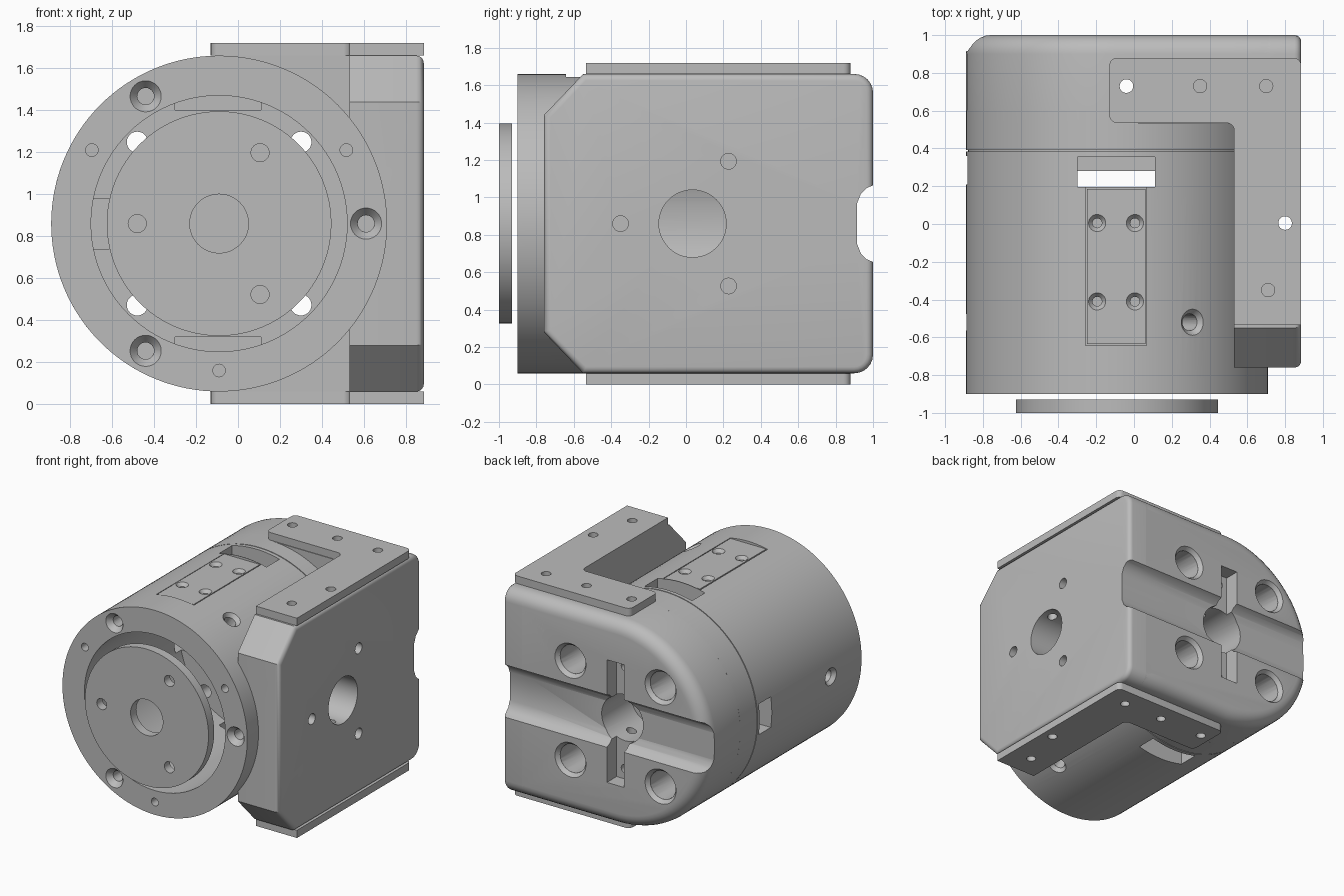
import bpy, bmesh, math
from mathutils import Vector, Matrix

if "Cube" in bpy.data.objects:
    bpy.data.objects.remove(bpy.data.objects["Cube"])

grey = bpy.data.materials.new("machined_grey")
grey.use_nodes = True
grey.diffuse_color = (0.5, 0.5, 0.5, 1)
grey.node_tree.nodes["Principled BSDF"].inputs["Base Color"].default_value = (0.5, 0.5, 0.5, 1)

CX, CZ, R = -0.09, 0.86, 0.80      # housing axis and radius
cutters = []


def finish(name, bm):
    bmesh.ops.recalc_face_normals(bm, faces=bm.faces)
    mesh = bpy.data.meshes.new(name)
    bm.to_mesh(mesh)
    bm.free()
    ob = bpy.data.objects.new(name, mesh)
    bpy.context.scene.collection.objects.link(ob)
    mesh.materials.append(grey)
    return ob


def rod(name, a, b, r1, r2=None, seg=32):
    """Cylinder or cone from point a to point b."""
    a, b = Vector(a), Vector(b)
    d = b - a
    m = Matrix.Translation((a + b) / 2) @ d.to_track_quat('Z', 'Y').to_matrix().to_4x4()
    bm = bmesh.new()
    bmesh.ops.create_cone(bm, cap_ends=True, segments=seg, radius1=r1,
                          radius2=r1 if r2 is None else r2, depth=d.length, matrix=m)
    return finish(name, bm)


def prism(pts, axis, lo, hi):
    """Extrude a closed outline along an axis; outline uses the other two axes in order."""
    bm = bmesh.new()
    vs = []
    for p in pts:
        c = list(p)
        c.insert(axis, lo)
        vs.append(bm.verts.new(c))
    f = bm.faces.new(vs)
    ext = bmesh.ops.extrude_face_region(bm, geom=[f])
    step = Vector((0, 0, 0))
    step[axis] = hi - lo
    bmesh.ops.translate(bm, vec=step, verts=[g for g in ext["geom"] if isinstance(g, bmesh.types.BMVert)])
    bmesh.ops.recalc_face_normals(bm, faces=bm.faces)
    return bm


def box(name, x0, x1, y0, y1, z0, z1):
    return finish(name, prism([(x0, y0), (x1, y0), (x1, y1), (x0, y1)], 2, z0, z1))


def bevel(bm, test, size, seg=5):
    edges = [e for e in bm.edges if test(e.verts[0].co, e.verts[1].co)]
    bmesh.ops.bevel(bm, geom=edges, offset=size, segments=seg, profile=0.5, affect='EDGES')


def cut(*obs):
    cutters.extend(obs)


def polar(r, deg, y):
    a = math.radians(deg)
    return Vector((CX + r * math.cos(a), y, CZ + r * math.sin(a)))


def hole(a, direction, r, depth, sink=0):
    """Drilled hole, with a conical mouth if sink is given."""
    a, d = Vector(a), Vector(direction)
    cut(rod("drill", a - d * 0.06, a + d * depth, r, seg=24))
    if sink:
        k = sink - r
        cut(rod("sink", a - d * 0.05, a + d * k * 1.2, sink + 0.05 * 0.8, r, seg=32))


# Housing sleeve, lathed as a solid and bored out later
sleeve = rod("housing_sleeve", (CX, -0.9, CZ), (CX, 0.385, CZ), R, seg=128)
flange = rod("rear_flange", (CX, 0.392, CZ), (CX, 0.6, CZ), R, seg=128)
core = rod("inner_wall", (CX, 0.28, CZ), (CX, 0.5, CZ), R - 0.012, seg=96)

# Rear block: half-round outline with softened back edge
outline = [(0.72, CZ - R), (0.72, CZ + R)]
for i in range(49):
    p = polar(R, 90 + i * 180 / 48, 0)
    outline.append((p.x, p.z))
bm = prism(outline, 1, 0.53, 1.0)
bevel(bm, lambda a, b: min(a.y, b.y) > 0.99 and min(a.x, b.x) < 0.7, 0.1, 6)
rear = finish("rear_block", bm)

# Side block: chamfered front corners, rounded back corners, softened outer rim
side_pts = [(-0.76, 0.28), (-0.55, 0.06), (1.0, 0.06), (1.0, 1.66), (-0.55, 1.66), (-0.76, 1.44)]
bm = prism(side_pts, 0, 0.53, 0.885)
bevel(bm, lambda a, b: min(a.y, b.y) > 0.99 and abs(a.x - b.x) > 0.1, 0.1, 6)
bevel(bm, lambda a, b: min(a.x, b.x) > 0.88, 0.035, 4)
side = finish("side_block", bm)

# Mounting plates, L-shaped, above and below
plates = []
for name, z0, z1 in (("top_plate", 1.66, 1.72), ("bottom_plate", 0.0, 0.06)):
    ell = [(-0.13, 0.535), (0.53, 0.535), (0.53, -0.535), (0.885, -0.535), (0.885, 0.88), (-0.13, 0.88)]
    bm = prism(ell, 2, z0, z1)
    bevel(bm, lambda a, b: abs(a.z - b.z) > 0.03 and (a.x < 0.6 or a.y > 0.8) and a.y > 0, 0.04, 5)
    plates.append(finish(name, bm))

# Output disc in front
disc = rod("output_disc", (CX, -1.0, CZ), (CX, -0.93, CZ), 0.535, seg=96)
disc_cuts = [rod("drill", (CX, -1.1, CZ), (CX, -0.8, CZ), 0.14, seg=48)]
for deg in (60, 180, 300):
    disc_cuts.append(rod("drill", polar(0.39, deg, -1.1), polar(0.39, deg, -0.8), 0.043, seg=24))

# Access cover set in the top of the sleeve
cover = box("access_cover", -0.25, 0.06, -0.635, 0.185, 1.595, 1.645)
pocket = box("pocket", -0.257, 0.067, -0.642, 0.192, 1.59, 1.8)

# Main bore and service windows
bore = rod("bore", (CX, -1.0, CZ), (CX, 0.28, CZ), 0.61, seg=96)
cut(bore)
cut(box("window", -0.3, 0.11, 0.195, 0.355, 1.4, 1.8))
cut(box("window", -0.3, 0.11, 0.195, 0.355, -0.1, 0.32))
cut(box("window", -1.0, -0.6, 0.21, 0.36, CZ - 0.12, CZ + 0.12))

# Screw holes in the front rim and radial holes round the sleeve
for deg in (0, 120, 240):
    hole(polar(0.70, deg, -0.9), (0, 1, 0), 0.04, 0.3, 0.075)
    hole(polar(0.70, deg + 30, -0.9), (0, 1, 0), 0.03, 0.2)
    out = polar(1, deg + 60, 0) - polar(0, 0, 0)
    hole(polar(R, deg + 60, -0.52), -out, 0.045, 0.3, 0.07)

# Cover screws
for x in (-0.195, 0.005):
    for y in (0.005, -0.41):
        hole((x, y, 1.645), (0, 0, -1), 0.025, 0.1, 0.046)

# Plate holes, two of them right through
for x, y in ((0.35, 0.73), (0.70, 0.73), (0.71, -0.35)):
    hole((x, y, 1.72), (0, 0, -1), 0.035, 0.15)
    hole((x, y, 0), (0, 0, 1), 0.035, 0.15)
for x, y in ((-0.04, 0.73), (0.80, 0.005)):
    cut(rod("drill", (x, y, -0.1), (x, y, 1.8), 0.036, seg=24))

# Side block openings
cut(rod("side_port", (1.0, 0.035, CZ), (0.3, 0.035, CZ), 0.18, seg=48))
for deg in (60, 180, 300):
    a = math.radians(deg)
    hole((0.885, 0.035 + 0.385 * math.cos(a), CZ + 0.385 * math.sin(a)), (-1, 0, 0), 0.042, 0.2)

# Rear channel, slot, blind port and bolt holes
half = [(1.1, 0.215), (1.0, 0.205), (0.965, 0.19), (0.935, 0.16), (0.915, 0.11)]
channel = [(y, CZ + h) for y, h in half] + [(y, CZ - h) for y, h in reversed(half)]
cut(finish("channel", prism(channel, 0, -1.2, 1.2)))
cut(box("slot", CX - 0.075, CX + 0.075, 0.88, 1.1, CZ - 0.48, CZ + 0.48))
cut(rod("rear_port", (CX, 1.1, CZ), (CX, 0.55, CZ), 0.18, seg=48))
for s in (-1, 1):
    hole((CX, 0.9, CZ + s * 0.4), (0, -1, 0), 0.035, 0.15)
    for t in (-1, 1):
        p = Vector((CX + s * 0.39, 1.0, CZ + t * 0.388))
        hole(p, (0, -1, 0), 0.11, 0.3, 0.135)
        cut(rod("drill", p, p - Vector((0, 0.9, 0)), 0.05, seg=24))


def carve(ob, tools):
    """Subtract every tool and bake the outcome into the mesh."""
    for t in tools:
        m = ob.modifiers.new("cut", 'BOOLEAN')
        m.operation, m.solver, m.object = 'DIFFERENCE', 'EXACT', t
    bpy.context.view_layer.update()
    ev = ob.evaluated_get(bpy.context.evaluated_depsgraph_get())
    mesh = bpy.data.meshes.new_from_object(ev)
    ob.modifiers.clear()
    ob.data = mesh


def overlaps(a, b):
    pa = [a.matrix_world @ Vector(c) for c in a.bound_box]
    pb = [b.matrix_world @ Vector(c) for c in b.bound_box]
    return all(min(p[i] for p in pa) < max(p[i] for p in pb) and
               min(p[i] for p in pb) < max(p[i] for p in pa) for i in range(3))


bpy.context.view_layer.update()
bodies = [sleeve, flange, core, rear, side, cover] + plates
for ob in bodies:
    tools = cutters + ([pocket] if ob is sleeve else [])
    carve(ob, [t for t in tools if overlaps(ob, t)])
carve(disc, disc_cuts)

for t in cutters + disc_cuts + [pocket]:
    bpy.data.objects.remove(t)

# Smooth curved faces, keep edges crisp
bpy.ops.object.select_all(action='DESELECT')
for ob in bodies + [disc]:
    ob.select_set(True)
bpy.context.view_layer.objects.active = sleeve
bpy.ops.object.shade_smooth_by_angle(angle=math.radians(30))
